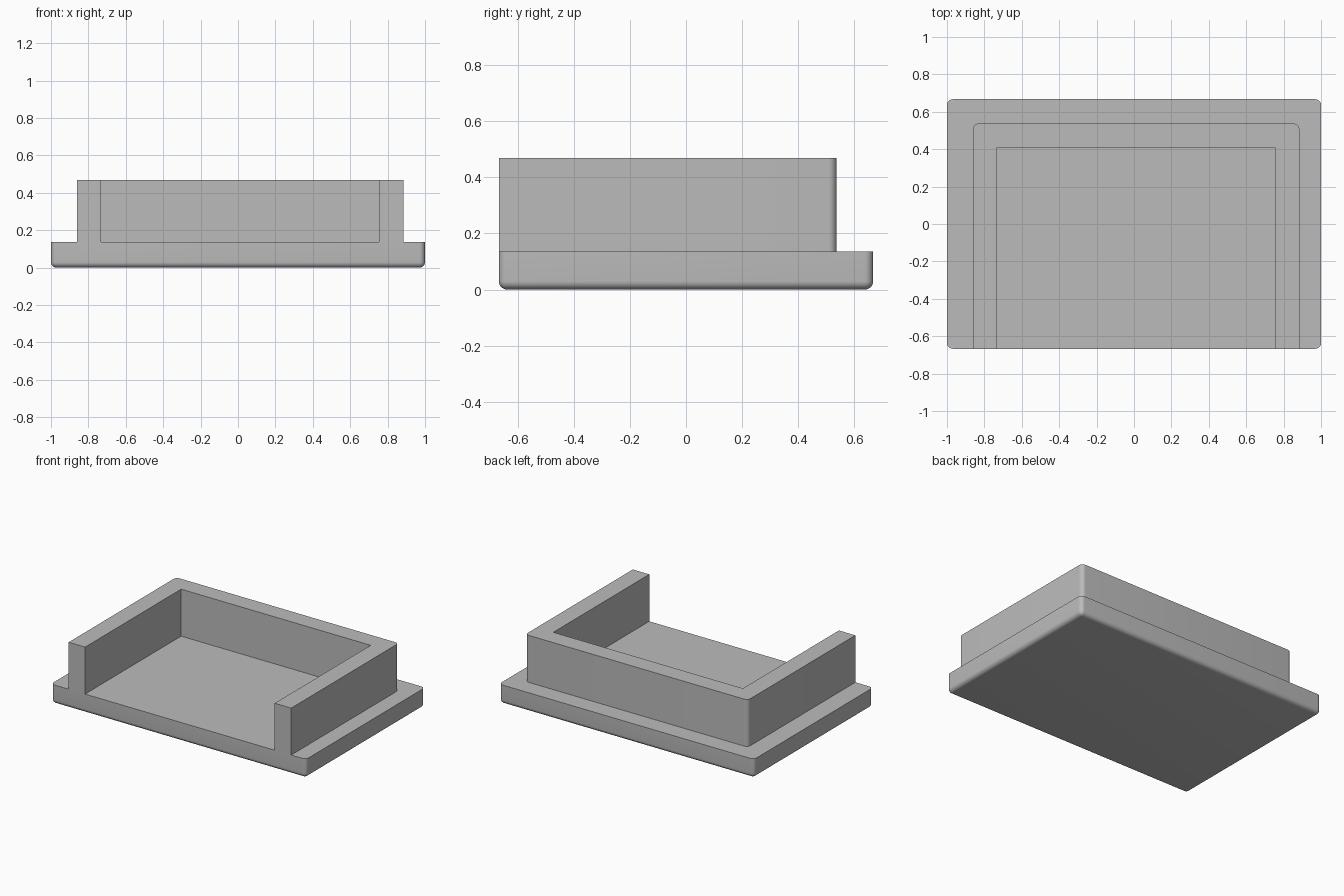
import bpy
import bmesh
import math
from mathutils import Vector

cube = bpy.data.objects.get("Cube")
if cube:
    bpy.data.objects.remove(cube)

grey = bpy.data.materials.new("grey")
grey.use_nodes = True
colour = (0.5, 0.5, 0.5, 1)
grey.diffuse_color = colour
grey.node_tree.nodes["Principled BSDF"].inputs["Base Color"].default_value = colour

HALF_X, HALF_Y = 1.0, 0.667
BASE_TOP, WALL_TOP = 0.136, 0.469
RADIUS = 0.03


def rounded_prism(name, outline, low, high, is_rounded):
    """Extrude an outline upwards and round the edges picked by a rule."""
    bm = bmesh.new()
    face = bm.faces.new([bm.verts.new((x, y, low)) for x, y in outline])
    extruded = bmesh.ops.extrude_face_region(bm, geom=[face], use_keep_orig=True)
    top = [v for v in extruded["geom"] if isinstance(v, bmesh.types.BMVert)]
    bmesh.ops.translate(bm, verts=top, vec=Vector((0, 0, high - low)))
    bmesh.ops.recalc_face_normals(bm, faces=bm.faces)
    edges = [e for e in bm.edges if is_rounded(e.verts[0].co, e.verts[1].co)]
    bmesh.ops.bevel(bm, geom=edges, offset=RADIUS, segments=8, profile=0.5,
                    affect='EDGES', clamp_overlap=True)
    mesh = bpy.data.meshes.new(name)
    bm.to_mesh(mesh)
    bm.free()
    mesh.materials.append(grey)
    obj = bpy.data.objects.new(name, mesh)
    bpy.context.collection.objects.link(obj)
    bpy.ops.object.select_all(action='DESELECT')
    obj.select_set(True)
    bpy.context.view_layer.objects.active = obj
    bpy.ops.object.shade_smooth_by_angle(angle=math.radians(30))
    return obj


def is_vertical(a, b):
    return abs(a.z - b.z) > 0.01


# Base slab: rounded everywhere except around its top
rounded_prism(
    "base_slab",
    [(-HALF_X, -HALF_Y), (HALF_X, -HALF_Y), (HALF_X, HALF_Y), (-HALF_X, HALF_Y)],
    0, BASE_TOP,
    lambda a, b: is_vertical(a, b) or max(a.z, b.z) < 0.01)

# U-shaped wall: open at the front, rounded only on its outer back corners
left, right, back = 0.884, -0.861, 0.537
thick = 0.129
rounded_prism(
    "u_shaped_wall",
    [(right, -HALF_Y), (right + thick, -HALF_Y), (right + thick, back - thick),
     (left - thick, back - thick), (left - thick, -HALF_Y), (left, -HALF_Y),
     (left, back), (right, back)],
    BASE_TOP, WALL_TOP,
    lambda a, b: is_vertical(a, b) and min(a.y, b.y) > back - 0.01)
